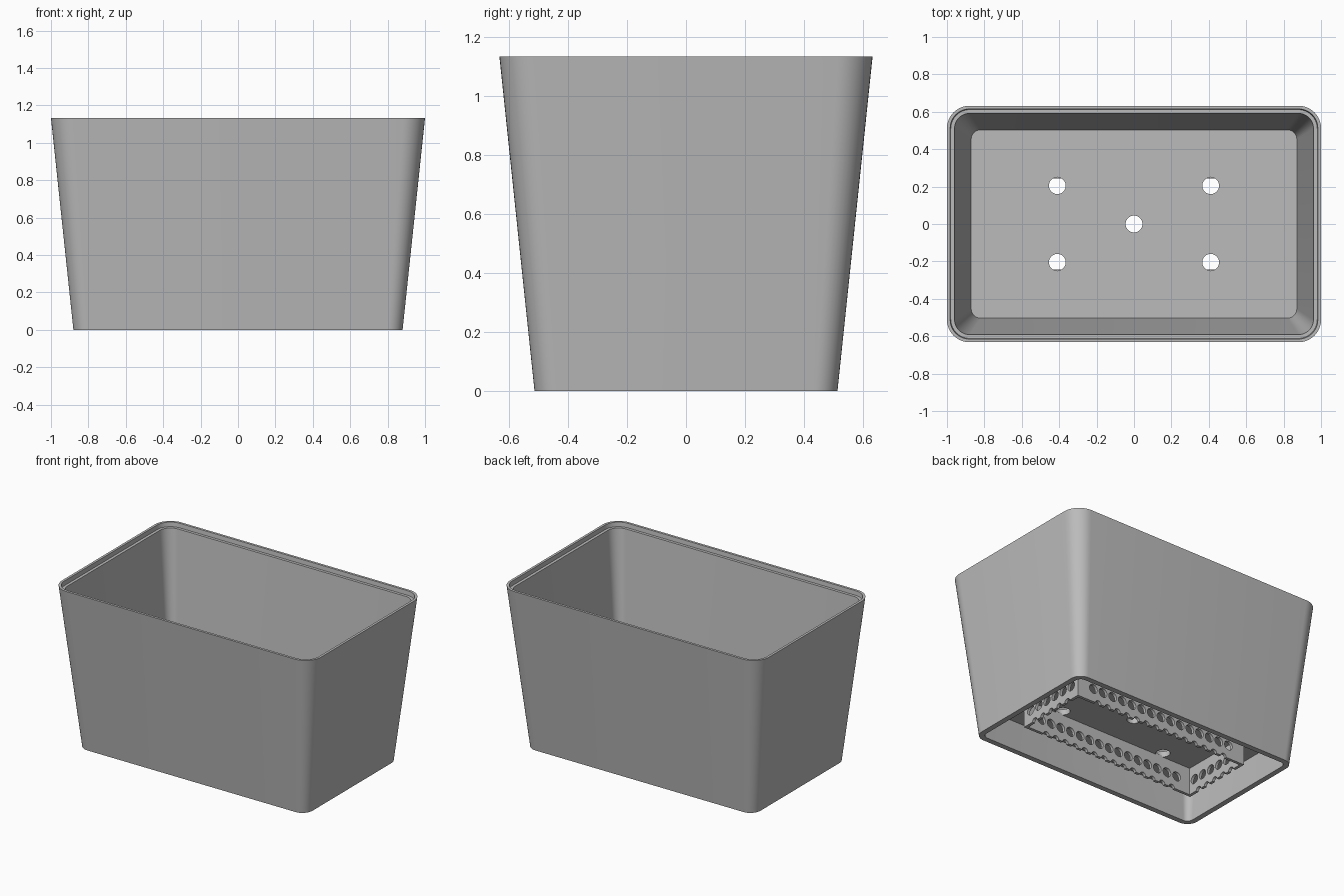
import bpy, bmesh, math
from mathutils import Matrix

cube = bpy.data.objects.get("Cube")
if cube:
    bpy.data.objects.remove(cube, do_unlink=True)

grey = bpy.data.materials.new("matte_grey")
grey.use_nodes = True
colour = (0.5, 0.5, 0.5, 1)
grey.diffuse_color = colour
grey.node_tree.nodes["Principled BSDF"].inputs["Base Color"].default_value = colour

HEIGHT, WALL = 1.133, 0.037
FLOOR_TOP, FLOOR_UNDER = 0.26, 0.22


def make_object(name, bm):
    bmesh.ops.recalc_face_normals(bm, faces=bm.faces)
    mesh = bpy.data.meshes.new(name)
    bm.to_mesh(mesh)
    bm.free()
    obj = bpy.data.objects.new(name, mesh)
    bpy.context.collection.objects.link(obj)
    mesh.materials.append(grey)
    return obj


def rounded_loop(bm, hx, hy, radius, z, segments):
    """Rectangle loop; zero segments gives sharp corners."""
    verts = []
    for i, (sx, sy) in enumerate(((1, 1), (-1, 1), (-1, -1), (1, -1))):
        if segments == 0:
            verts.append(bm.verts.new((sx * hx, sy * hy, z)))
            continue
        for k in range(segments + 1):
            a = (i + k / segments) * math.pi / 2
            verts.append(bm.verts.new((sx * (hx - radius) + radius * math.cos(a),
                                       sy * (hy - radius) + radius * math.sin(a), z)))
    return verts


def loft(name, sections, segments, closed=False):
    bm = bmesh.new()
    loops = [rounded_loop(bm, *s, segments) for s in sections]
    pairs = list(zip(loops, loops[1:]))
    if closed:
        pairs.append((loops[-1], loops[0]))
    else:
        bm.faces.new(loops[0])
        bm.faces.new(loops[-1])
    for a, b in pairs:
        for i in range(len(a)):
            j = (i + 1) % len(a)
            bm.faces.new((a[i], a[j], b[j], b[i]))
    return make_object(name, bm)


def cylinder(bm, radius, depth, centre, axis, sides=24):
    turn = {"x": Matrix.Rotation(math.pi / 2, 4, "Y"),
            "y": Matrix.Rotation(math.pi / 2, 4, "X"),
            "z": Matrix.Identity(4)}[axis]
    bmesh.ops.create_cone(bm, cap_ends=True, segments=sides, radius1=radius, radius2=radius,
                          depth=depth, matrix=Matrix.Translation(centre) @ turn)


def cut(target, bm):
    cutter = make_object("hole_cutter", bm)
    cutter.hide_render = True
    mod = target.modifiers.new("holes", "BOOLEAN")
    mod.operation, mod.solver, mod.object = "DIFFERENCE", "EXACT", cutter
    bpy.context.view_layer.objects.active = target
    bpy.ops.object.modifier_apply(modifier=mod.name)
    bpy.data.objects.remove(cutter, do_unlink=True)


def smooth(obj):
    bpy.ops.object.select_all(action="DESELECT")
    obj.select_set(True)
    bpy.context.view_layer.objects.active = obj
    bpy.ops.object.shade_smooth_by_angle(angle=math.radians(30))


def section(z, inset):
    """Tapered wall section at a height, moved inward by inset."""
    t = z / HEIGHT
    return (0.88 + 0.12 * t - inset, 0.513 + 0.119 * t - inset, 0.077 + 0.043 * t - inset, z)


# Tapered tub with stepped rim, raised floor and hollow underside
tub = loft("planter_tub", [
    section(FLOOR_UNDER, WALL), section(0, WALL), section(0, 0),
    section(HEIGHT, 0), section(HEIGHT, 0.017), section(HEIGHT - 0.03, 0.017),
    section(HEIGHT - 0.03, WALL), section(FLOOR_TOP, WALL)], 10)

# Drain holes through the floor
bm = bmesh.new()
for x, y in ((0, 0), (1, 1), (1, -1), (-1, 1), (-1, -1)):
    cylinder(bm, 0.045, 0.2, (x * 0.41, y * 0.205, 0.24), "z", 32)
cut(tub, bm)
smooth(tub)

# Perforated support frame under the floor
HX, HY, THICK, BASE = 0.68, 0.263, 0.02, 0.03
frame = loft("perforated_frame", [
    (HX, HY, 0, BASE), (HX, HY, 0, FLOOR_UNDER + 0.01),
    (HX - THICK, HY - THICK, 0, FLOOR_UNDER + 0.01),
    (HX - THICK, HY - THICK, 0, BASE)], 0, closed=True)

bm = bmesh.new()
PITCH = 0.079
for axis, count in (("y", 15), ("x", 6)):
    for side in (-1, 1):
        # Round holes in a row, with small notches between them on the lower edge
        for i in range(2 * count - 1):
            along = (i - count + 1) * PITCH / 2
            radius, z = (0.032, 0.123) if i % 2 == 0 else (0.022, BASE)
            if axis == "y":
                centre = (along, side * (HY - THICK / 2), z)
            else:
                centre = (side * (HX - THICK / 2), along, z)
            cylinder(bm, radius, 0.04, centre, axis, 16)
cut(frame, bm)
smooth(frame)
